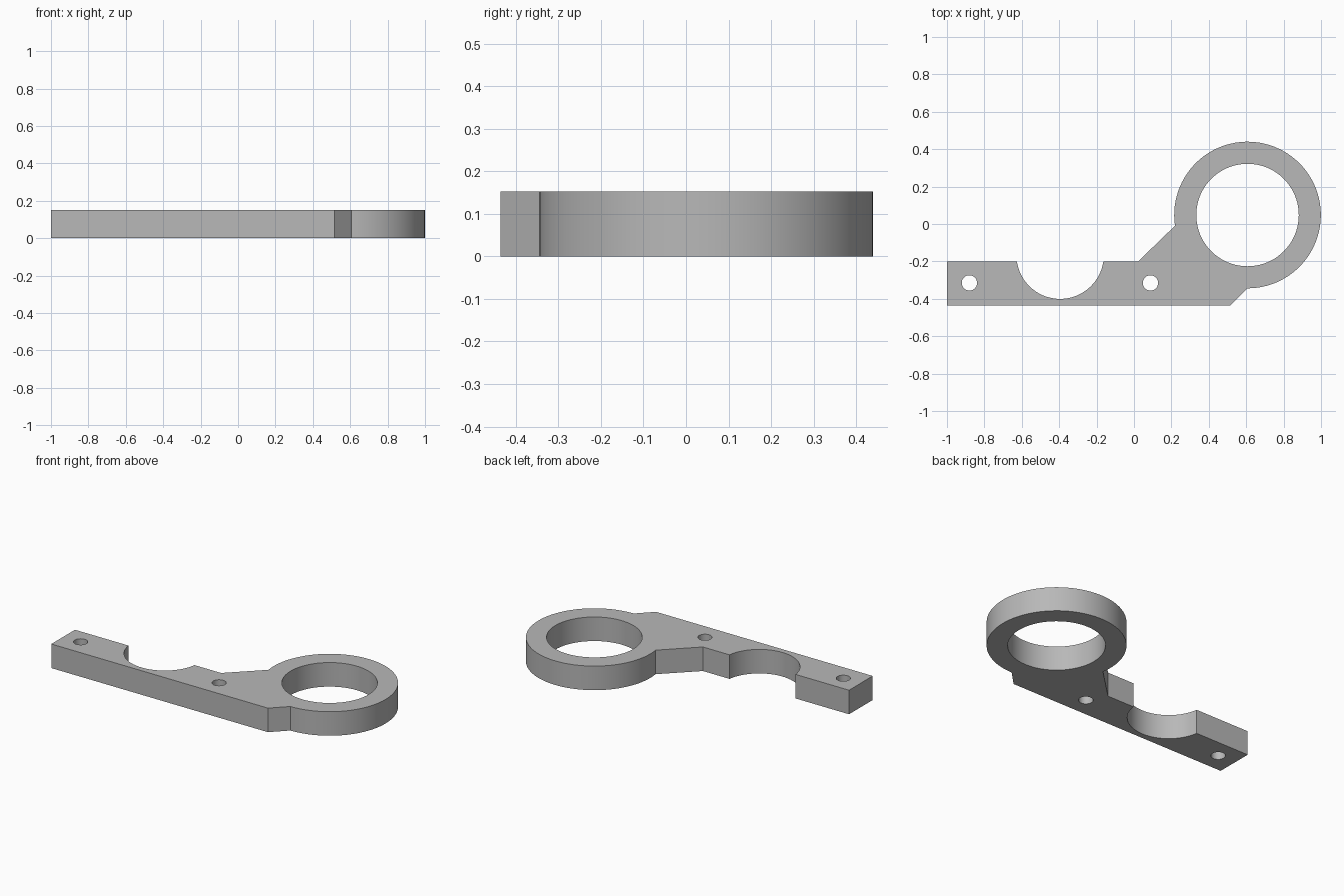
import bpy, bmesh
from math import cos, sin, radians

HEIGHT = 0.152
FLOOR, LEDGE = -0.436, -0.2      # front and back edges of the arm
RING = (0.607, 0.048)            # centre of the ring

cube = bpy.data.objects.get("Cube")
if cube:
    bpy.data.objects.remove(cube, do_unlink=True)

metal = bpy.data.materials.new("plain_grey")
metal.use_nodes = True
grey = (0.48, 0.48, 0.48, 1)
metal.diffuse_color = grey
metal.node_tree.nodes["Principled BSDF"].inputs["Base Color"].default_value = grey


def arc(centre, radius, start, end, steps):
    """Points along an arc, angles in degrees."""
    angles = [radians(start + (end - start) * i / steps) for i in range(steps + 1)]
    return [(centre[0] + radius * cos(a), centre[1] + radius * sin(a)) for a in angles]


def circle(centre, radius, steps):
    return arc(centre, radius, 0, 360, steps)[:-1]


# Outer profile: arm, chamfer, ring, diagonal web, round cutout
outline = [(-1, FLOOR), (0.515, FLOOR)]
outline += arc(RING, 0.392, -90, 188.4, 72)
outline += [(0.022, LEDGE)]
outline += arc((-0.395, -0.167), 0.2334, -8.1, -171.9, 40)
outline += [(-1, LEDGE)]

# Ring bore and two screw holes
loops = [outline, circle(RING, 0.274, 80)]
loops += [circle((x, -0.315), 0.041, 32) for x in (-0.88, 0.088)]

# Fill the profile between the loops and extrude it into a plate
bm = bmesh.new()
for loop in loops:
    verts = [bm.verts.new((x, y, 0)) for x, y in loop]
    for a, b in zip(verts, verts[1:] + verts[:1]):
        bm.edges.new((a, b))
bmesh.ops.triangle_fill(bm, edges=bm.edges[:], use_beauty=True)
result = bmesh.ops.extrude_face_region(bm, geom=bm.faces[:], use_keep_orig=True)
top = [g for g in result["geom"] if isinstance(g, bmesh.types.BMVert)]
bmesh.ops.translate(bm, verts=top, vec=(0, 0, HEIGHT))
bmesh.ops.recalc_face_normals(bm, faces=bm.faces[:])

mesh = bpy.data.meshes.new("ring_bracket")
bm.to_mesh(mesh)
bm.free()
mesh.materials.append(metal)
bracket = bpy.data.objects.new("ring_bracket", mesh)
bpy.context.collection.objects.link(bracket)

# Smooth curved walls, sharp rims
bpy.ops.object.select_all(action="DESELECT")
bracket.select_set(True)
bpy.context.view_layer.objects.active = bracket
bpy.ops.object.shade_smooth_by_angle(angle=radians(25))
